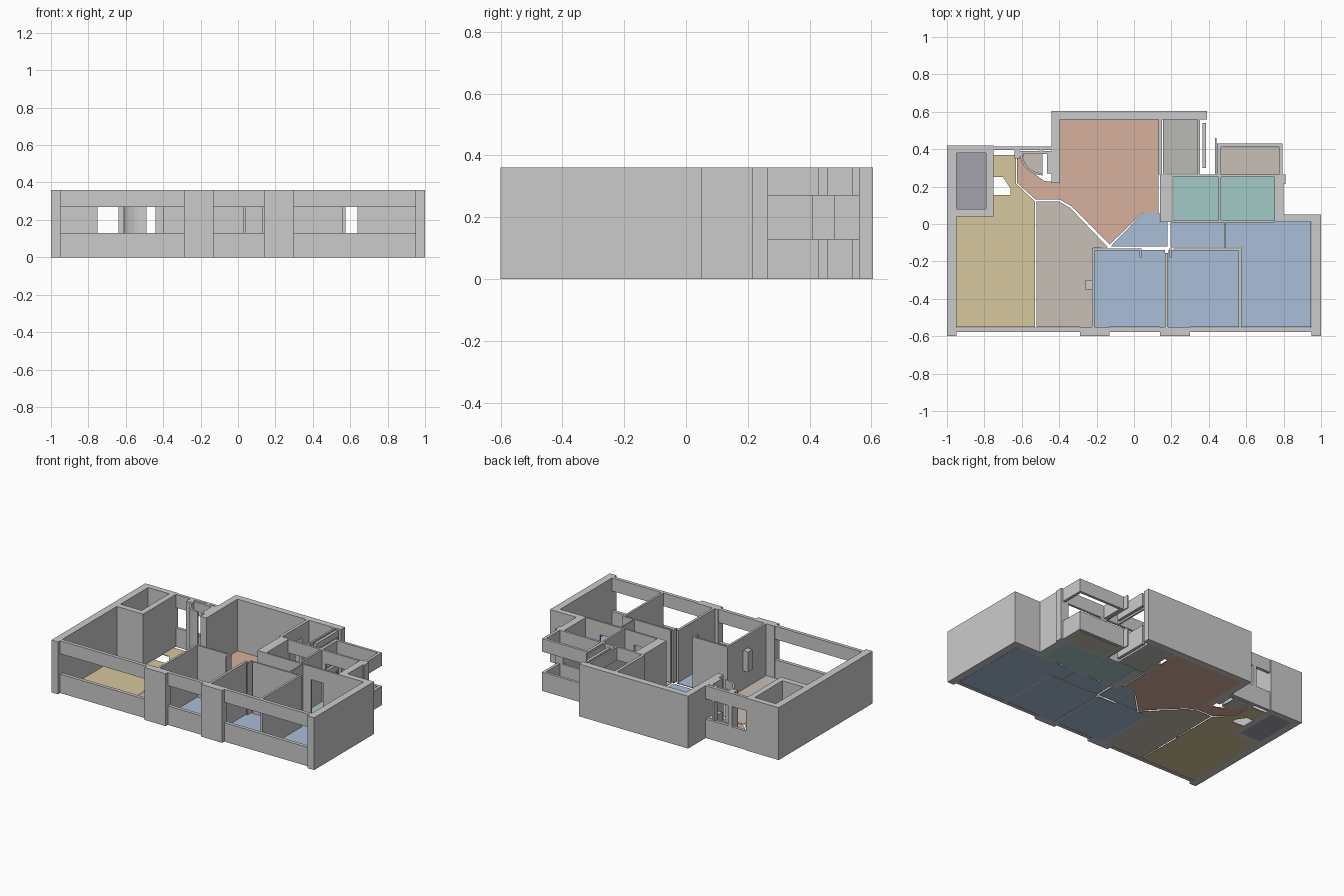
import bpy, bmesh, math

if "Cube" in bpy.data.objects:
    bpy.data.objects.remove(bpy.data.objects["Cube"])

H, SILL, HEAD = 0.36, 0.13, 0.27


def prism(name, pts, z0, z1, color=None):
    """Extrude a plan outline from z0 to z1."""
    bm = bmesh.new()
    face = bm.faces.new([bm.verts.new((x, y, z0)) for x, y in pts])
    ext = bmesh.ops.extrude_face_region(bm, geom=[face])
    for v in ext["geom"]:
        if isinstance(v, bmesh.types.BMVert):
            v.co.z = z1
    bmesh.ops.recalc_face_normals(bm, faces=bm.faces)
    me = bpy.data.meshes.new(name)
    bm.to_mesh(me)
    bm.free()
    ob = bpy.data.objects.new(name, me)
    bpy.context.collection.objects.link(ob)
    if color:
        mat = bpy.data.materials.get(color[0]) or bpy.data.materials.new(color[0])
        mat.diffuse_color = (*color[1], 1)
        mat.use_nodes = True
        mat.node_tree.nodes["Principled BSDF"].inputs["Base Color"].default_value = mat.diffuse_color
        me.materials.append(mat)
    return ob


def rect(x0, x1, y0, y1):
    return [(x0, y0), (x1, y0), (x1, y1), (x0, y1)]


def wall(name, x0, x1, y0, y1, z0=0, z1=H):
    prism(name, rect(x0, x1, y0, y1), z0, z1)


def window(name, x0, x1, y0, y1):
    wall(name + "_sill_wall", x0, x1, y0, y1, 0, SILL)
    wall(name + "_lintel", x0, x1, y0, y1, HEAD, H)


def floor(name, pts, color):
    prism(name + "_floor", pts, 0, 0.004, color)


YELLOW = ("yellow", (0.68, 0.57, 0.34))
SALMON = ("salmon", (0.68, 0.44, 0.34))
BLUE = ("blue", (0.40, 0.51, 0.68))
TEAL = ("teal", (0.36, 0.60, 0.57))
STONE = ("stone", (0.58, 0.53, 0.47))
SAGE = ("sage", (0.49, 0.50, 0.46))
SHAFT = ("shaft_grey", (0.37, 0.36, 0.42))

# Room floors
floor("dining", [(-.95, -.55), (-.53, -.55), (-.53, .12), (-.63, .215), (-.63, .37),
                 (-.75, .37), (-.75, .25), (-.70, .25), (-.66, .19), (-.66, .155),
                 (-.75, .155), (-.75, .04), (-.95, .04)], YELLOW)
floor("corridor", [(-.52, -.55), (-.225, -.55), (-.225, -.13), (-.14, -.125), (-.34, .085),
                   (-.40, .12), (-.52, .12)], STONE)
floor("living", [(-.395, .56), (.13, .56), (.13, .06), (.045, .06), (-.13, -.11), (-.335, .095),
                 (-.395, .13), (-.525, .13), (-.625, .22), (-.625, .37), (-.60, .37),
                 (-.55, .28), (-.48, .23), (-.395, .22)], SALMON)
floor("hall", [(-.125, -.12), (.18, -.12), (.18, .01), (.135, .01), (.135, .06), (.05, .06)], BLUE)
floor("inner_hall", rect(.195, .48, -.125, .01), BLUE)
floor("left_bedroom", rect(-.21, .165, -.55, -.14), BLUE)
floor("middle_bedroom", rect(.185, .56, -.55, -.14), BLUE)
floor("right_bedroom", [(.575, -.55), (.945, -.55), (.945, .01), (.49, .01), (.49, -.125),
                        (.575, -.125)], BLUE)
floor("left_washroom", rect(.21, .452, .02, .25), TEAL)
floor("right_washroom", rect(.465, .75, .02, .25), TEAL)
floor("left_balcony", rect(.155, .34, .27, .56), SAGE)
floor("right_balcony", rect(.465, .775, .265, .41), STONE)
floor("shaft", rect(-.95, -.79, .08, .38), SHAFT)

# Outer shell
wall("left_outer_wall", -1, -.95, -.6, .42)
wall("right_outer_wall", .95, 1, -.6, .05)
wall("right_back_wall", .75, .95, .01, .05)
wall("washroom_end_wall", .75, .80, .05, .215)
wall("washroom_corner_pier", .75, .81, .215, .265)
wall("living_back_wall", -.44, .39, .56, .605)
wall("living_left_wall", -.44, -.395, .22, .56)
wall("shaft_back_wall", -.95, -.75, .38, .42)
wall("shaft_front_wall", -.95, -.75, .04, .08)
wall("shaft_side_wall", -.79, -.75, .08, .38)

# Front piers and long windows
for name, x0, x1 in (("left", -.29, -.13), ("right", .14, .30)):
    wall("front_pier_" + name, x0, x1, -.6, -.55)
for name, x0, x1 in (("left", -.95, -.29), ("middle", -.13, .14), ("right", .30, .95)):
    window("front_window_" + name, x0, x1, -.577, -.553)

# Back entry windows with posts and a curved nook
window("back_entry_window", -.75, -.44, .395, .415)
wall("entry_post_left", -.64, -.61, .35, .415)
wall("entry_post_right", -.505, -.49, .375, .415)
window("nook_window", -.61, -.44, .375, .39)
window("nook_side", -.465, -.44, .27, .375)
arc = [math.radians(180 + 90 * i / 8) for i in range(9)]
ring = [(-.49 + .12 * math.cos(a), .38 + .12 * math.sin(a)) for a in arc]
ring += [(-.49 + .108 * math.cos(a), .38 + .108 * math.sin(a)) for a in reversed(arc)]
prism("nook_curved_wall", ring, 0, H)
floor("nook", [(-.49, .375)] + [(-.49 + .105 * math.cos(a), .375 + .105 * math.sin(a)) for a in arc], STONE)

# Bedroom partitions
wall("left_bedroom_side", -.225, -.21, -.553, -.13)
wall("left_bedroom_back", -.21, .035, -.142, -.13)
wall("left_bedroom_door_jamb", .03, .04, -.18, -.13)
wall("bedroom_divider", .165, .182, -.553, -.155)
wall("middle_bedroom_back", .21, .575, -.142, -.13)
wall("middle_bedroom_door_jamb", .19, .20, -.18, -.13)
wall("right_bedroom_divider", .56, .575, -.553, -.142)
wall("right_bedroom_door_jamb", .482, .49, -.13, .01)
wall("corridor_knob_panel", -.26, -.225, -.35, -.30, .13, .27)

# Washroom partitions with doorways
wall("service_core", .14, .205, .01, .265)
for name, x0, x1 in (("left", .205, .29), ("middle", .38, .55), ("right", .64, .75)):
    wall("washroom_front_" + name, x0, x1, .008, .02)
for name, x0, x1 in (("left", .29, .38), ("right", .55, .64)):
    wall("washroom_door_head_" + name, x0, x1, .008, .02, HEAD, H)
wall("washroom_divider", .452, .465, .02, .25)
wall("washroom_back_pier", .44, .49, .25, .265)
window("washroom_window_left", .205, .44, .25, .265)
window("washroom_window_right", .49, .75, .25, .265)

# Left balcony enclosure
wall("balcony_partition_front", .13, .15, .265, .41)
wall("balcony_partition_back", .13, .15, .48, .56)
wall("balcony_door_head", .13, .15, .41, .48, HEAD, H)
window("left_balcony_inner_rail", .34, .352, .265, .56)
window("left_balcony_outer_rail", .366, .386, .30, .54)

# Right balcony enclosure
window("balcony_screen", .432, .44, .265, .46)
window("right_balcony_left", .445, .465, .265, .43)
window("right_balcony_back", .465, .775, .412, .43)
window("right_balcony_right", .775, .795, .265, .43)
